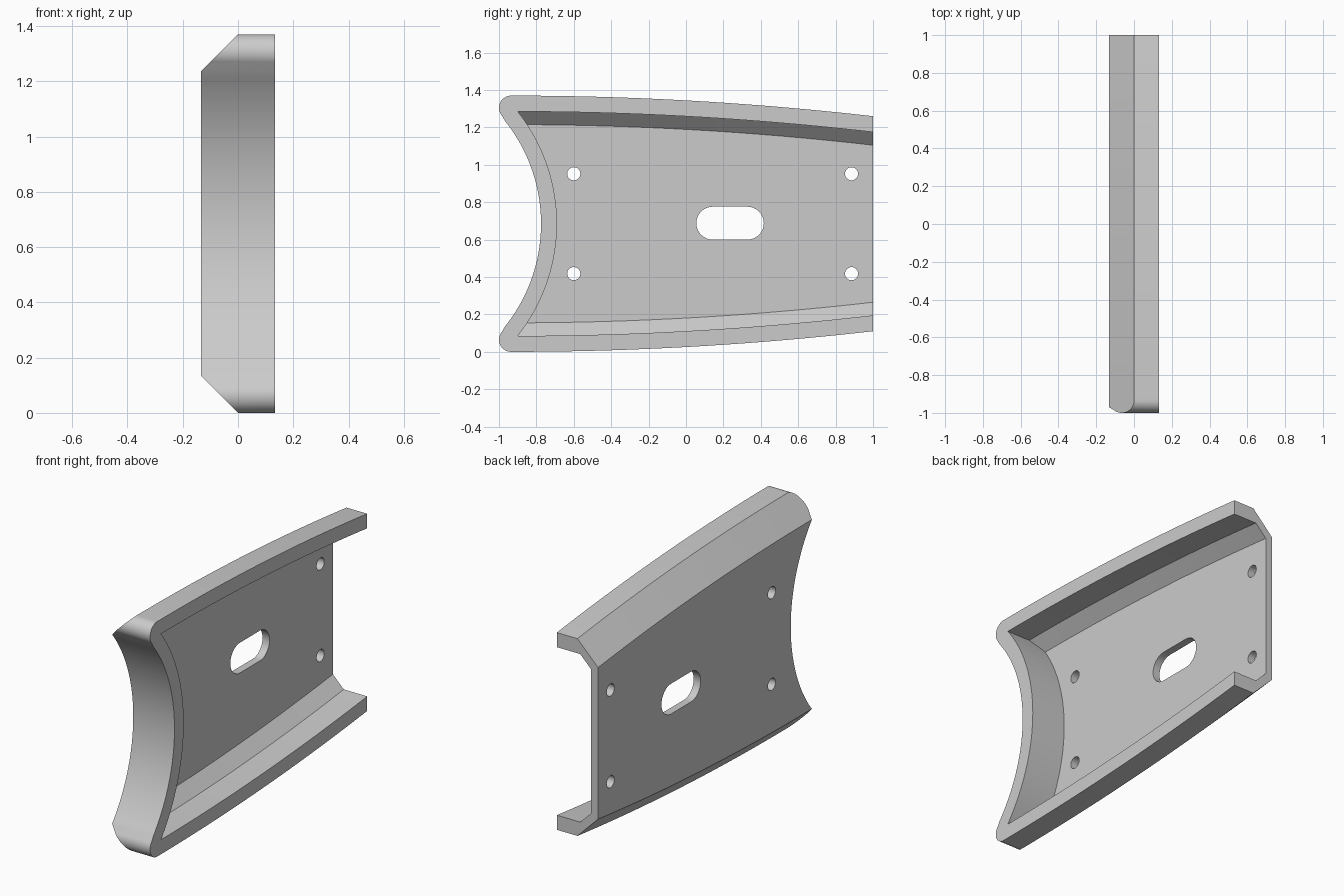
import bpy, bmesh
from math import cos, sin, pi, atan2, radians

cube = bpy.data.objects.get("Cube")
if cube:
    bpy.data.objects.remove(cube, do_unlink=True)

HALF = 0.133             # half depth in x, also the chamfer size
MID = 0.685              # mid height, also half the height
RIM, FLOOR = 0.085, 0.045
ARC_Y, ARC_R = -1.654, 0.879     # concave front arc
FIL_Y, FIL_R = -0.935, 0.065     # rounded front corners

steel = bpy.data.materials.new("plain grey")
steel.use_nodes = True
grey = (0.6, 0.6, 0.6, 1)
steel.diffuse_color = grey
steel.node_tree.nodes["Principled BSDF"].inputs["Base Color"].default_value = grey


def loft(name, rings):
    """Closed solid through a list of equal-length rings."""
    bm = bmesh.new()
    loops = [[bm.verts.new(p) for p in ring] for ring in rings]
    n = len(loops[0])
    for a, b in zip(loops, loops[1:]):
        for i in range(n):
            j = (i + 1) % n
            bm.faces.new((a[i], a[j], b[j], b[i]))
    bm.faces.new(loops[0])
    bm.faces.new(loops[-1])
    bmesh.ops.recalc_face_normals(bm, faces=bm.faces)
    mesh = bpy.data.meshes.new(name)
    bm.to_mesh(mesh)
    bm.free()
    mesh.materials.append(steel)
    obj = bpy.data.objects.new(name, mesh)
    bpy.context.collection.objects.link(obj)
    return obj


def prism(name, outline):
    """Side outline of (y, z) points pushed through in x."""
    return loft(name, [[(x, y, z) for y, z in outline] for x in (-0.3, 0.3)])


def arc(y, z, r, a0, a1, n):
    return [(y + r * cos(a0 + (a1 - a0) * i / n),
             z + r * sin(a0 + (a1 - a0) * i / n)) for i in range(n + 1)]


def channel(name, section, y0, y1, n=24):
    """Sweep a half section of (x, inset) points, mirrored top to bottom."""
    rings = []
    for i in range(n + 1):
        y = y0 + (y1 - y0) * i / n
        half = MID - max(0, y - FIL_Y) ** 2 / 34
        top = [(x, y, MID + half - d) for x, d in section]
        low = [(x, y, MID - half + d) for x, d in reversed(section)]
        rings.append(top + low)
    return loft(name, rings)


def combine(target, tool, operation):
    mod = target.modifiers.new("cut", 'BOOLEAN')
    mod.operation, mod.solver, mod.object = operation, 'EXACT', tool
    bpy.context.view_layer.objects.active = target
    bpy.ops.object.modifier_apply(modifier=mod.name)
    bpy.data.objects.remove(tool, do_unlink=True)


# Chamfered outer body
body = channel("channel_bracket", [(HALF, 0), (0, 0), (-HALF, HALF)], -1.1, 1)

# Trim the front to a concave arc with rounded corners
fil_z = 2 * MID - FIL_R
turn = atan2(fil_z - MID, FIL_Y - ARC_Y)
upper = [(1.2, 1.6), (FIL_Y + 0.002, 1.6)]
upper += arc(FIL_Y, fil_z, FIL_R, pi / 2, pi + turn, 16)
upper += arc(ARC_Y, MID, ARC_R, turn, 0, 20)[1:]
lower = [(y, 2 * MID - z) for y, z in reversed(upper[:-1])]
combine(body, prism("front_trim", upper + lower), 'INTERSECT')

# Hollow pocket, open at the back, stopping short of the front wall
inner = -HALF + FLOOR
pocket = channel("pocket", [(0.3, RIM), (inner + 0.07, RIM), (inner, RIM + 0.07)], -1.1, 1.1)
wall = prism("front_wall", arc(ARC_Y, MID, ARC_R + RIM, 0, 2 * pi, 160)[:-1])
combine(pocket, wall, 'DIFFERENCE')
combine(body, pocket, 'DIFFERENCE')

# Four bolt holes and the central slot
for y in (-0.6, 0.885):
    for side in (-1, 1):
        hole = prism("bolt_hole", arc(y, MID + side * 0.267, 0.035, 0, 2 * pi, 32)[:-1])
        combine(body, hole, 'DIFFERENCE')
slot = arc(0.328, MID + 0.003, 0.088, -pi / 2, pi / 2, 16)
slot += arc(0.143, MID + 0.003, 0.088, pi / 2, 3 * pi / 2, 16)
combine(body, prism("slot", slot), 'DIFFERENCE')

# Smooth curved walls, crisp edges
bpy.ops.object.select_all(action='DESELECT')
body.select_set(True)
bpy.context.view_layer.objects.active = body
bpy.ops.object.shade_smooth_by_angle(angle=radians(25))
